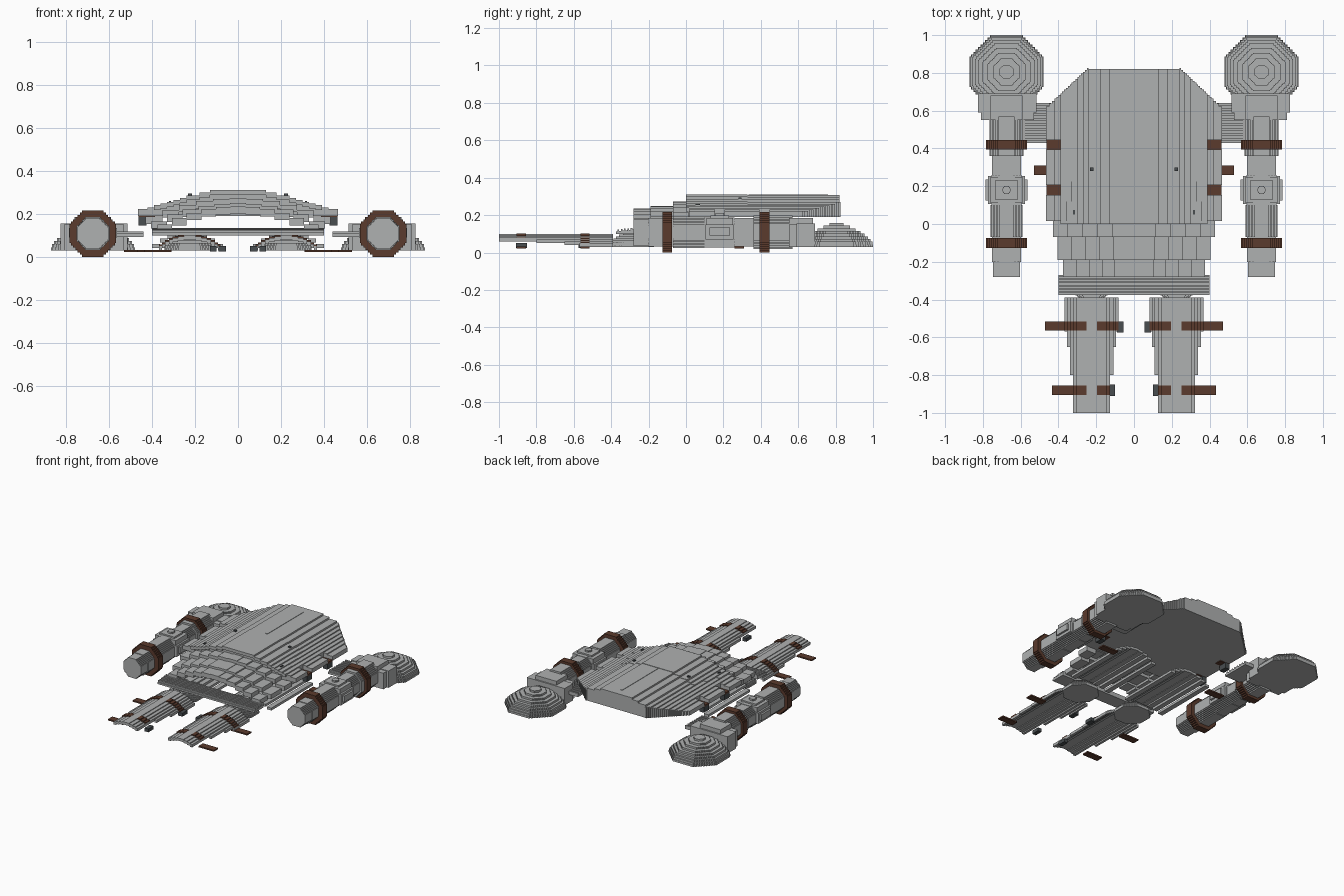
import bpy, bmesh, math
from mathutils import Matrix, Vector

if "Cube" in bpy.data.objects:
    bpy.data.objects.remove(bpy.data.objects["Cube"])


def material(name, rgb):
    m = bpy.data.materials.new(name)
    m.diffuse_color = (*rgb, 1)
    m.use_nodes = True
    m.node_tree.nodes["Principled BSDF"].inputs["Base Color"].default_value = m.diffuse_color
    return m


GREY = material("plate grey", (0.43, 0.44, 0.44))
BROWN = material("strap brown", (0.105, 0.043, 0.026))
DARK = material("buckle dark", (0.065, 0.075, 0.08))


def box(bm, x0, x1, y0, y1, z0, z1):
    c = Vector(((x0 + x1) / 2, (y0 + y1) / 2, (z0 + z1) / 2))
    m = Matrix.Translation(c) @ Matrix.Diagonal((x1 - x0, y1 - y0, z1 - z0, 1))
    bmesh.ops.create_cube(bm, size=1, matrix=m)


def octagon(bm, a, depth, centre, along_y=False, steps=6):
    # octagonal block made of square-edged slabs, a = half width
    cx, cy, cz = centre
    inner = a * math.tan(math.pi / 8)
    h = (a - inner) / steps
    slabs = [(-inner, inner, a)]
    for i in range(steps):
        lo = inner + i * h
        half = a - (i + .5) * h
        slabs += [(lo, lo + h, half), (-lo - h, -lo, half)]
    for lo, hi, half in slabs:
        if along_y:
            box(bm, cx - half, cx + half, cy - depth / 2, cy + depth / 2, cz + lo, cz + hi)
        else:
            box(bm, cx - half, cx + half, cy + lo, cy + hi, cz - depth / 2, cz + depth / 2)


def finish(bm, name, mat, mirror=False):
    # flat shaded object; parts modelled at +x can be mirrored to -x
    me = bpy.data.meshes.new(name)
    bm.to_mesh(me)
    bm.free()
    me.materials.append(mat)
    ob = bpy.data.objects.new(name, me)
    bpy.context.collection.objects.link(ob)
    if mirror:
        mod = ob.modifiers.new("mirror", 'MIRROR')
        mod.use_mirror_merge = False
    return ob


def dome(bm, cx, cy, z0, radius, height, steps):
    # stepped octagonal dome with a flat underside
    for i in range(steps):
        a = radius * (1 - (i / steps) ** 1.8)
        octagon(bm, a, height / steps, (cx, cy, z0 + height * (i + .5) / steps), False, 9)


# chest: strips under a stepped arch, rear corners cut off, notched for the straps
edges = [0, .06, .13, .18, .24, .27, .30, .33, .36, .39, .42, .465]
tops = [.308, .308, .296, .283, .27, .26, .252, .245, .238, .23, .222]
bm = bmesh.new()
for a, b, t in zip(edges, edges[1:], tops):
    parts = 3 if b > .25 else 1
    w = (b - a) / parts
    for i in range(parts):
        x0, x1 = a + i * w, a + (i + 1) * w
        mid = (x0 + x1) / 2
        end = .82 if b <= .25 else .82 - (mid - .25) * .95
        cuts = [.01, end]
        if a >= .385:
            cuts = [.015, .154, .206, .394, .446, end]
        for y0, y1 in zip(cuts[::2], cuts[1::2]):
            box(bm, x0, x1, y0, y1, .19, t)
finish(bm, "chest_shell", GREY, True)

# raised front panel of the chest, narrowing towards the rear
bm = bmesh.new()
for a, b, t in zip(edges[:9], edges[1:], tops):
    end = .33 if b <= .30 else .33 - (b - .30) * 3.5
    box(bm, a, b, 0, end, t - .02, t + .003)
finish(bm, "chest_front_panel", GREY, True)

# thin spine ridge and the small studs
bm = bmesh.new()
box(bm, -.008, .008, .335, .76, .30, .311)
finish(bm, "chest_spine", GREY)
bm = bmesh.new()
box(bm, .215, .233, .28, .298, .27, .294)
box(bm, .312, .322, .05, .075, .24, .26)
finish(bm, "chest_studs", DARK, True)

# belly: overlapping curved rows of plates
bm = bmesh.new()
rows = [(-.28, -.19, .375, .235), (-.19, -.07, .405, .25), (-.07, .02, .43, .272)]
for y0, y1, hw, top in rows:
    n = 11
    w = 2 * hw / n
    for k in range(n):
        u = (k - (n - 1) / 2) / ((n - 1) / 2)
        t = top - .085 * u * u
        box(bm, -hw + k * w, -hw + (k + 1) * w, y0, y1, t - .034, t)
finish(bm, "belly_plates", GREY)

# ribbed waist skirt
bm = bmesh.new()
for k in range(12):
    y = -.375 + k * .0088
    box(bm, -.40, .40, y, y + .0088, .10, .113 + .0009 * k + (.01 if k % 2 else 0))
finish(bm, "waist_ribs", GREY)

# ribbed shoulder joints
bm = bmesh.new()
for k in range(16):
    y = .43 + k * .0131
    box(bm, .44, .58, y, y + .0131, .092, .108 + (.01 if k % 2 else 0))
finish(bm, "shoulder_ribs", GREY, True)

# arms: stepped octagonal tubes of several widths along y
AX, AZ = .675, .108
bm = bmesh.new()
for y0, y1, a in [(-.28, -.20, .072), (-.20, -.07, .077), (-.07, .10, .084),
                  (.10, .26, .08), (.26, .36, .077), (.36, .57, .09)]:
    octagon(bm, a, y1 - y0, (AX, (y0 + y1) / 2, AZ), True)
finish(bm, "arm_tube", GREY, True)

# elbow pad
bm = bmesh.new()
for hw, y0, y1, z0, z1 in [(.112, .125, .235, .09, .135), (.098, .105, .255, .07, .15),
                           (.085, .11, .25, .1, .185), (.06, .13, .23, .1, .198)]:
    box(bm, AX - hw, AX + hw, y0, y1, z0, z1)
octagon(bm, .022, .1, (AX, .18, .16), False, 2)
finish(bm, "elbow_pad", GREY, True)

# arm straps
bm = bmesh.new()
for y in (-.10, .42):
    octagon(bm, .108, .052, (AX, y, AZ), True)
finish(bm, "arm_straps", BROWN, True)

# shoulder cuff and stepped pauldron dome
bm = bmesh.new()
box(bm, .515, .825, .59, .69, .03, .155)
box(bm, .53, .81, .55, .59, .03, .15)
box(bm, .59, .76, .55, .68, .03, .185)
finish(bm, "shoulder_cuff", GREY, True)
bm = bmesh.new()
dome(bm, AX, .805, .03, .195, .128, 9)
finish(bm, "shoulder_dome", GREY, True)

# shins: arched shells of long strips, the outer ones shorter
CX = .224
offsets = [0, .027, .055, .08, .098, .116, .13, .143]
ends = [-1, -1, -1, -1, -.8, -.65, -.57]
levels = [.1, .095, .088, .08, .07, .06, .05]
plates, band, buckle = bmesh.new(), bmesh.new(), bmesh.new()
for a, b, end, t in zip(offsets, offsets[1:], ends, levels):
    for s in (1, -1):
        x0, x1 = sorted((CX + s * a, CX + s * b))
        box(plates, x0, x1, end, -.39, t - .02, t)
        for y in (-.54, -.88):
            if end < y and b > .03:
                box(band, x0, x1, y - .025, y + .025, t - .004, t + .007)
for y, x0, x1 in [(-.54, .34, .47), (-.88, .31, .435), (.285, .40, .53)]:
    box(band, x0, x1, y - .025, y + .025, .022, .032)
box(buckle, .055, .09, -.575, -.515, .025, .05)
box(buckle, .10, .13, -.91, -.85, .025, .05)
finish(plates, "shin_plates", GREY, True)
finish(band, "leg_straps", BROWN, True)
finish(buckle, "leg_buckles", DARK, True)

# thighs: arched shells beneath the belly
bm = bmesh.new()
for k in range(9):
    u = (k - 4) / 4
    t = .115 - .055 * u * u
    x0 = .07 + k * .0367
    box(bm, x0, x0 + .0367, -.24 + .06 * abs(u), .31, t - .018, t)
finish(bm, "thigh_plates", GREY, True)

# knee domes
bm = bmesh.new()
dome(bm, .225, -.29, .03, .118, .09, 8)
finish(bm, "knee_dome", GREY, True)

# side straps and buckles joining the chest halves
bm, bk = bmesh.new(), bmesh.new()
for y in (.42, .18):
    box(bm, .385, .463, y - .026, y + .026, .185, .197)
    box(bk, .425, .463, y - .03, y + .03, .145, .185)
finish(bm, "side_straps", BROWN, True)
finish(bk, "side_buckles", DARK, True)
